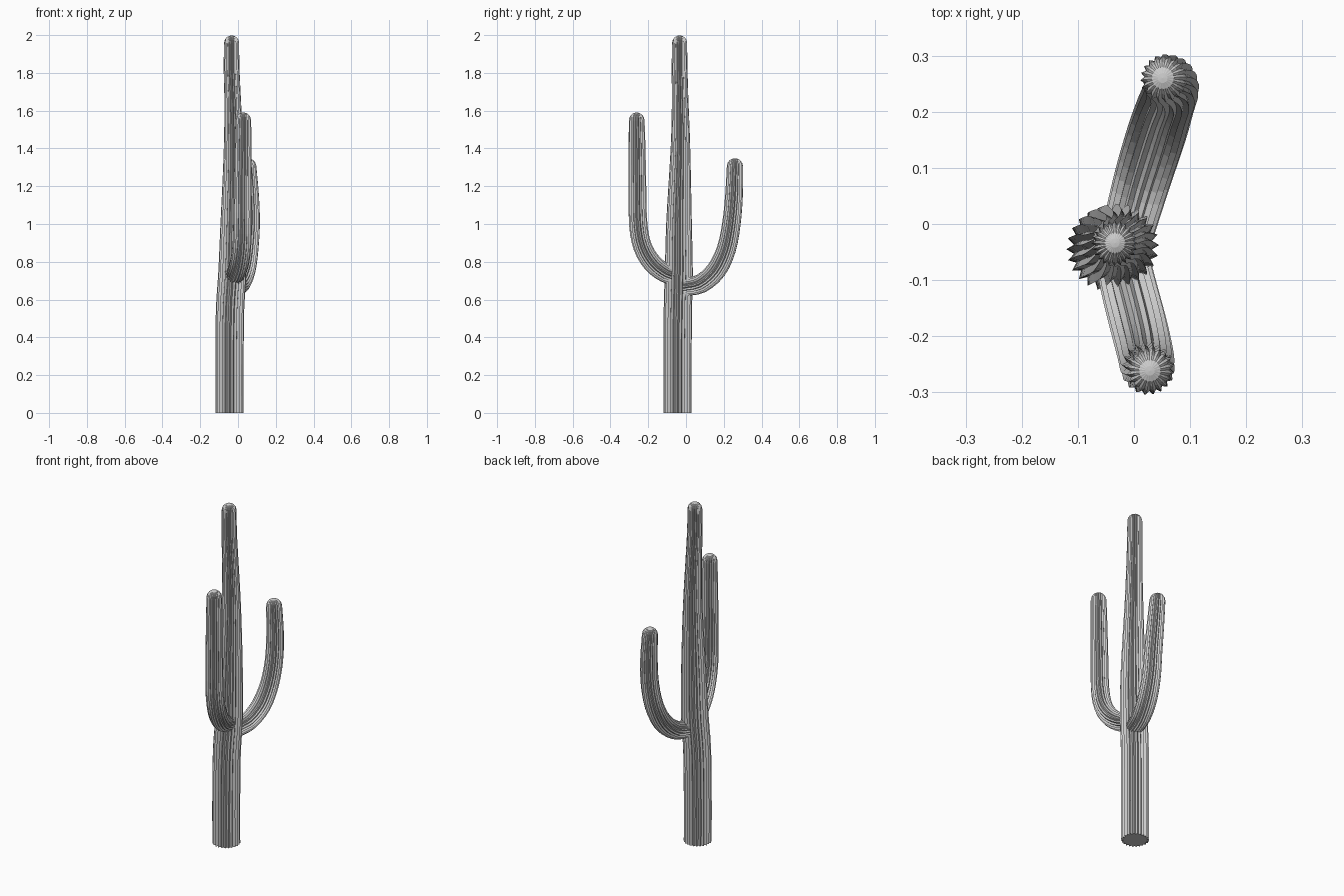
import bpy, bmesh, math
from mathutils import Vector

cube = bpy.data.objects.get("Cube")
if cube:
    bpy.data.objects.remove(cube)

grey = bpy.data.materials.new("light grey")
grey.use_nodes = True
grey.diffuse_color = (0.6, 0.6, 0.6, 1)
grey.node_tree.nodes["Principled BSDF"].inputs["Base Color"].default_value = (0.6, 0.6, 0.6, 1)


def spline(points, steps=3):
    """Catmull-Rom through (x, y, z, radius) points."""
    p = [Vector(q) for q in points]
    p = [2 * p[0] - p[1]] + p + [2 * p[-1] - p[-2]]
    out = []
    for a, b, c, d in zip(p, p[1:], p[2:], p[3:]):
        for i in range(steps):
            t = i / steps
            out.append(b + (c - a) * t / 2 + (2 * a - 5 * b + 4 * c - d) * t * t / 2
                       + (3 * b - a - 3 * c + d) * t ** 3 / 2)
    return out + [p[-2]]


def ribbed_stem(name, points, ribs, depth):
    """Sweep a star-shaped section along a path and close it with a dome."""
    path = spline(points)
    rings = [(q.to_3d(), q.w, 1.0) for q in path]
    end, radius = path[-1].to_3d(), path[-1].w
    up = (end - path[-2].to_3d()).normalized()
    for angle in (25, 45, 62, 78):
        a = math.radians(angle)
        rings.append((end + up * radius * math.sin(a), radius * math.cos(a), math.cos(a)))

    bm = bmesh.new()
    rows = []
    side = Vector((1, 0, 0))
    for i, (centre, r, groove) in enumerate(rings):
        before, after = rings[max(i - 1, 0)][0], rings[min(i + 1, len(rings) - 1)][0]
        along = (after - before).normalized()
        if i == 0 and centre.z == 0:
            along = Vector((0, 0, 1))
        side = (side - along * side.dot(along)).normalized()
        other = along.cross(side)
        row = []
        for k in range(2 * ribs):
            a = math.pi * k / ribs
            rk = r * (1 - depth * groove * (k % 2))
            row.append(bm.verts.new(centre + (side * math.cos(a) + other * math.sin(a)) * rk))
        rows.append(row)
    n = 2 * ribs
    for low, high in zip(rows, rows[1:]):
        for k in range(n):
            bm.faces.new((low[k], low[(k + 1) % n], high[(k + 1) % n], high[k]))
    tip = bm.verts.new(end + up * radius)
    for k in range(n):
        bm.faces.new((rows[-1][k], rows[-1][(k + 1) % n], tip))
    bm.faces.new(rows[0][::-1])

    mesh = bpy.data.meshes.new(name)
    bm.to_mesh(mesh)
    bm.free()
    mesh.materials.append(grey)
    obj = bpy.data.objects.new(name, mesh)
    bpy.context.collection.objects.link(obj)


# Main trunk, leaning slightly and tapering upward
ribbed_stem("trunk", [
    (-.045, -.045, 0, .075), (-.045, -.045, .3, .075), (-.042, -.043, .55, .075),
    (-.03, -.038, .75, .074), (-.025, -.037, 1, .068), (-.023, -.032, 1.25, .058),
    (-.024, -.029, 1.45, .05), (-.028, -.031, 1.65, .044), (-.034, -.034, 1.82, .042),
    (-.034, -.034, 1.958, .04)], 24, .17)

# Front arm, the taller one
ribbed_stem("front_arm", [
    (-.025, -.04, .72, .047), (-.01, -.11, .74, .05), (.008, -.18, .795, .051),
    (.02, -.23, .88, .05), (.024, -.253, 1, .049), (.025, -.257, 1.2, .047),
    (.027, -.259, 1.4, .045), (.028, -.261, 1.548, .042)], 20, .17)

# Back arm, the shorter one
ribbed_stem("back_arm", [
    (-.01, -.01, .665, .047), (.015, .08, .685, .051), (.04, .16, .755, .053),
    (.057, .213, .865, .051), (.067, .24, 1, .049), (.064, .254, 1.15, .047),
    (.054, .259, 1.305, .043)], 20, .17)
